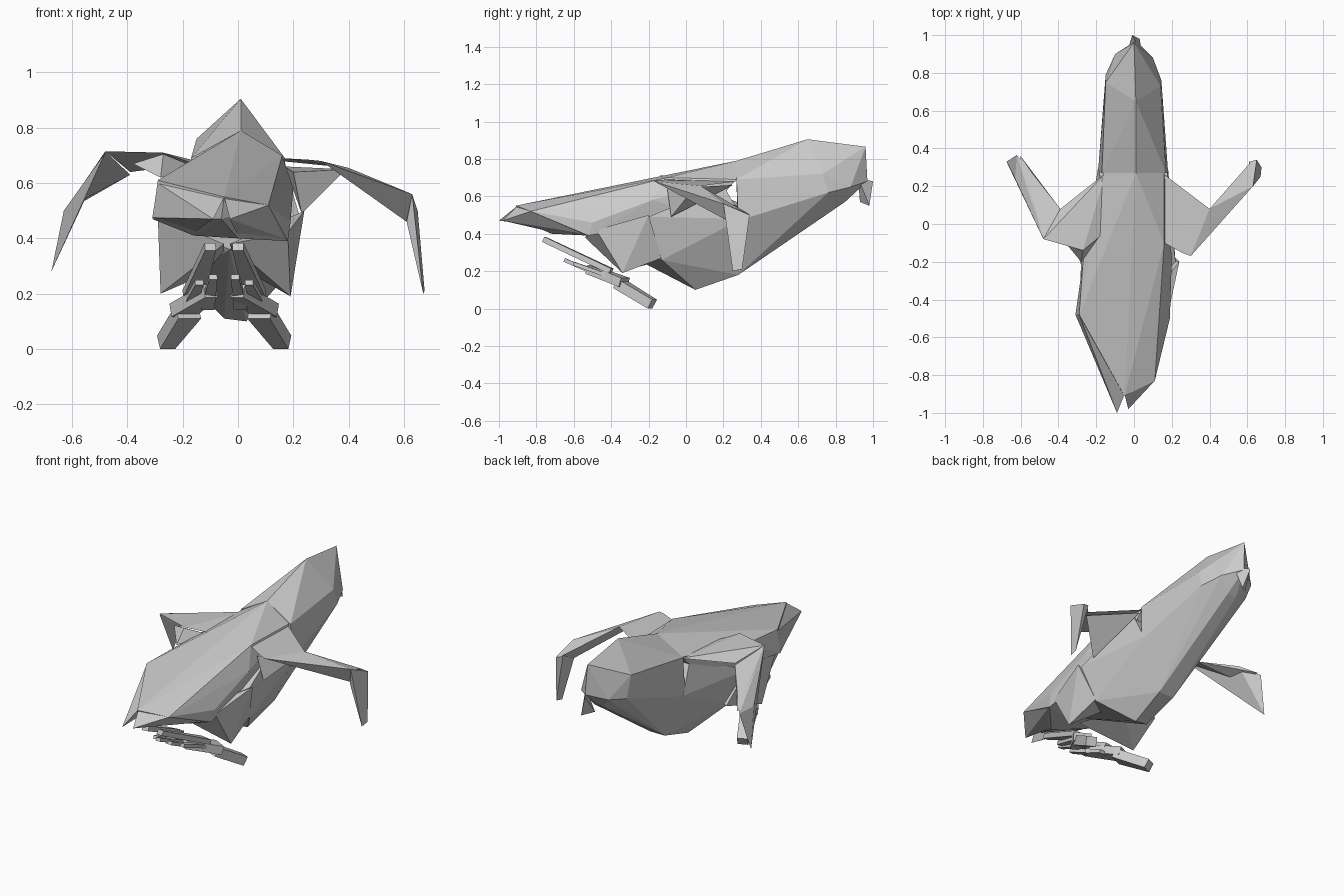
import bpy, bmesh
from mathutils import Vector


def hull(name, pts):
    """Flat faceted solid wrapped around a few corner points."""
    bm = bmesh.new()
    for p in pts:
        bm.verts.new(p)
    bmesh.ops.convex_hull(bm, input=bm.verts[:], use_existing_faces=False)
    loose = [v for v in bm.verts if not v.link_faces]
    bmesh.ops.delete(bm, geom=loose, context='VERTS')
    bmesh.ops.recalc_face_normals(bm, faces=bm.faces[:])
    me = bpy.data.meshes.new(name)
    bm.to_mesh(me)
    bm.free()
    ob = bpy.data.objects.new(name, me)
    bpy.context.collection.objects.link(ob)
    return ob


def bar(name, a, b, w0, w1, thick=0.03):
    """Flat tapered blade between two points."""
    a, b = Vector(a), Vector(b)
    d = (b - a).normalized()
    side = d.cross(Vector((0, 0, 1))).normalized()
    up = side.cross(d)
    pts = []
    for p, w in ((a, w0), (b, w1)):
        for s, t in ((-1, -1), (1, -1), (1, 1), (-1, 1)):
            pts.append(p + side * s * w / 2 + up * t * thick / 2)
    return hull(name, pts)


# head hood with a split snout
hull("hood", [(-.05, -.91, .55), (.11, -.83, .52), (-.06, -.88, .47),
              (.19, -.5, .46), (.18, -.52, .39), (-.29, -.48, .61),
              (-.31, -.48, .47), (-.16, -.6, .41), (0, -.72, .4),
              (.01, .27, .79), (-.16, .27, .69), (.16, .27, .69),
              (.16, -.1, .7), (.2, -.18, .58), (-.27, -.2, .62),
              (-.2, .1, .5), (.17, .1, .5)])
hull("snout_left", [(-.09, -1, .47), (-.31, -.48, .475), (-.29, -.48, .6),
                    (-.05, -.9, .55), (-.16, -.6, .42)])
hull("snout_right", [(-.03, -.98, .47), (-.05, -.9, .55), (.11, -.83, .52),
                     (.18, -.52, .395), (0, -.72, .41)])

# flared collar plates under the head
hull("collar_right", [(-.03, -.54, .38), (.19, -.34, .19), (.24, -.2, .5),
                      (.18, -.48, .42), (.17, -.13, .27), (0, -.15, .3)])
hull("collar_left", [(-.05, -.54, .38), (-.28, -.34, .2), (-.28, -.2, .47),
                     (-.29, -.46, .48), (-.22, -.08, .27), (-.05, -.15, .3)])

# belly
hull("belly", [(-.03, -.45, .36), (.17, -.13, .26), (-.2, -.13, .26),
               (.22, -.2, .49), (-.27, -.2, .46), (.03, .05, .1), (-.05, .05, .11),
               (.05, .28, .18), (-.05, .28, .18), (.18, .3, .48), (-.19, .3, .47),
               (.19, .03, .44), (.17, .2, .66), (-.17, .2, .66)])

# tail
hull("tail", [(.01, .27, .79), (-.17, .27, .69), (.17, .27, .69),
              (-.19, .28, .46), (.18, .28, .47), (-.05, .28, .18), (.05, .28, .18),
              (.01, .65, .905), (-.15, .75, .76), (.14, .73, .72),
              (-.15, .79, .63), (.145, .76, .62),
              (0, .96, .865), (-.1, .9, .65), (.1, .88, .65), (.01, .97, .68),
              (-.03, .85, .57), (.03, .85, .57)])
hull("tail_tip", [(-.01, 1, .68), (.03, .98, .55), (-.03, .93, .57), (.04, .92, .7)])

# right wing
hull("wing_right_upper", [(.15, .27, .68), (.16, -.1, .69), (.3, -.17, .68),
                          (.4, .08, .655), (.25, -.15, .685)])
hull("wing_right_flap", [(.17, .25, .66), (.23, -.08, .49), (.2, -.1, .64), (.39, .05, .65)])
hull("wing_right_fore", [(.3, -.17, .68), (.4, .08, .655), (.63, .2, .56),
                         (.62, .33, .51), (.61, .24, .46)])
hull("wing_right_hand", [(.63, .2, .56), (.61, .33, .51), (.65, .34, .5),
                         (.61, .22, .46), (.67, .25, .2), (.675, .3, .21)])

# left wing
hull("wing_left_upper", [(-.15, .27, .68), (-.16, -.05, .67), (-.27, -.14, .71),
                         (-.39, .08, .64), (-.48, -.08, .715)])
hull("wing_left_flap", [(-.16, -.05, .66), (-.28, -.2, .62), (-.38, -.08, .67), (-.27, -.14, .705)])
hull("wing_left_fore", [(-.39, .08, .63), (-.48, -.08, .715), (-.62, .22, .51),
                        (-.54, .27, .57), (-.6, .36, .51)])
hull("wing_left_hand", [(-.48, -.08, .71), (-.63, .24, .5), (-.54, .27, .57),
                        (-.62, .365, .5), (-.675, .33, .28)])

# folded legs and toes under the head
for s, n, cx in ((1, "right", -.02), (-1, "left", -.08)):
    bar("thigh_" + n, (cx + s * .02, -.76, .37), (cx + s * .08, -.4, .2), .04, .08)
    bar("shin_" + n, (cx + s * .02, -.52, .21), (cx + s * .12, -.33, .14), .05, .1, .05)
    foot = bar("foot_" + n, (cx + s * .1, -.36, .15), (cx + s * .18, -.18, .04), .09, .06, .055)
    foot.location.z = -min(v.co.z for v in foot.data.vertices)
    for i in range(2):
        bar(f"toe_{n}_{i}", (cx + s * (.01 + .05 * i), -.65 + .05 * i, .26 - .02 * i),
            (cx + s * (.03 + .06 * i), -.4, .15 + .02 * i), .03, .05, .02)
